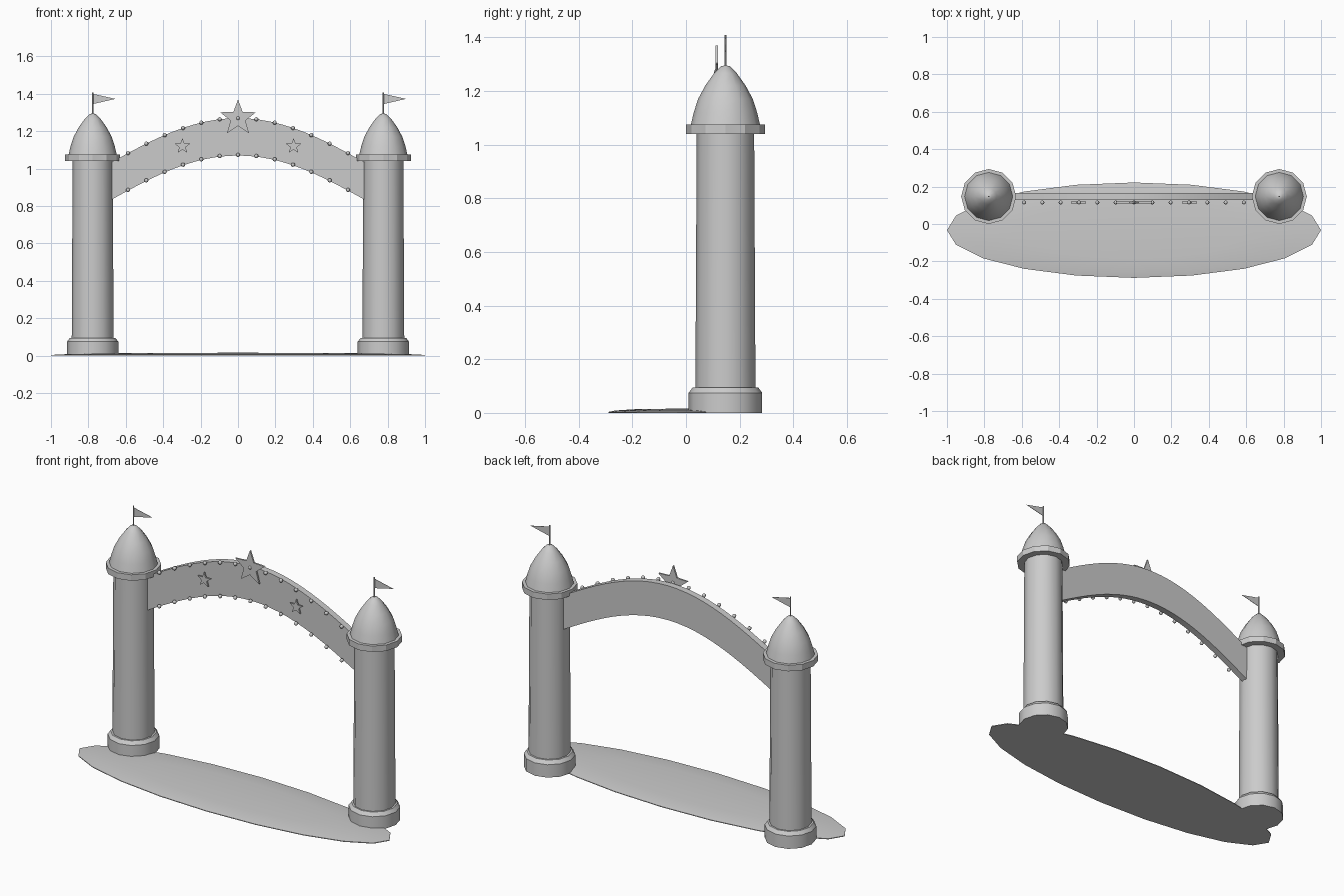
import bpy, bmesh, math

cube = bpy.data.objects.get("Cube")
if cube:
    bpy.data.objects.remove(cube, do_unlink=True)

stone = bpy.data.materials.new("plain_grey")
stone.use_nodes = True
GREY = (0.6, 0.6, 0.6, 1)
stone.diffuse_color = GREY
stone.node_tree.nodes["Principled BSDF"].inputs["Base Color"].default_value = GREY

TOWER_X, TOWER_Y = 0.777, 0.147
LIGHT_Y = 0.115


def finish(bm, name, smooth=None):
    bmesh.ops.remove_doubles(bm, verts=bm.verts, dist=0.0001)
    bmesh.ops.recalc_face_normals(bm, faces=bm.faces)
    mesh = bpy.data.meshes.new(name)
    bm.to_mesh(mesh)
    bm.free()
    mesh.materials.append(stone)
    obj = bpy.data.objects.new(name, mesh)
    bpy.context.collection.objects.link(obj)
    if smooth:
        bpy.ops.object.select_all(action="DESELECT")
        obj.select_set(True)
        bpy.context.view_layer.objects.active = obj
        bpy.ops.object.shade_smooth_by_angle(angle=math.radians(smooth))
    return obj


def lathe(name, profile, sides, x, y, stretch=1.0, smooth=40):
    """Turn (radius, height) points around a vertical axis."""
    bm = bmesh.new()
    rings = []
    for r, z in profile:
        angles = [math.tau * i / sides for i in range(sides)]
        rings.append([bm.verts.new((x + r * math.cos(a), y + r * stretch * math.sin(a), z))
                      for a in angles])
    for low, high in zip(rings, rings[1:]):
        for i in range(sides):
            j = (i + 1) % sides
            bm.faces.new((low[i], low[j], high[j], high[i]))
    for ring, (r, z) in ((rings[0], profile[0]), (rings[-1], profile[-1])):
        if r > 0:
            bm.faces.new(ring)
    return finish(bm, name, smooth)


def plate(name, outline, y0, y1, smooth=None):
    """Extrude an (x, z) outline from y0 to y1."""
    bm = bmesh.new()
    face = bm.faces.new([bm.verts.new((x, y0, z)) for x, z in outline])
    moved = bmesh.ops.extrude_face_region(bm, geom=[face])["geom"]
    verts = [v for v in moved if isinstance(v, bmesh.types.BMVert)]
    bmesh.ops.translate(bm, verts=verts, vec=(0, y1 - y0, 0))
    return finish(bm, name, smooth)


def star(name, x, z, radius):
    points = []
    for i in range(10):
        r = radius if i % 2 == 0 else radius * 0.42
        a = math.pi / 2 + math.tau * i / 10
        points.append((x + r * math.cos(a), z + r * math.sin(a)))
    plate(name, points, LIGHT_Y - 0.005, LIGHT_Y + 0.005)


def arch_top(x):
    return 1.02 + 0.25 * math.cos(2.24 * x)


# Low domed ground pad
lathe("ground_pad", [(1, 0), (1, 0.004), (0.9, 0.009), (0.6, 0.014), (0, 0.016)],
      20, 0, -0.033, stretch=0.255)

# Two towers with base, rim, bullet roof, pole and pennant
for side, sx in (("left", 1), ("right", -1)):
    x = sx * TOWER_X
    lathe(side + "_base", [(0.137, 0), (0.137, 0.075), (0.122, 0.095), (0, 0.095)],
          12, x, TOWER_Y, smooth=35)
    lathe(side + "_column", [(0.112, 0.08), (0.107, 1.05)], 12, x, TOWER_Y)
    lathe(side + "_rim", [(0.147, 1.04), (0.147, 1.075)], 12, x, TOWER_Y, smooth=20)
    lathe(side + "_roof", [(0.13, 1.07), (0.118, 1.12), (0.102, 1.17), (0.075, 1.22),
                           (0.043, 1.265), (0.018, 1.291), (0, 1.296)], 12, x, TOWER_Y)
    lathe(side + "_pole", [(0.004, 1.28), (0.004, 1.408)], 6, x, TOWER_Y)
    plate(side + "_pennant", [(x, 1.4), (x + 0.122, 1.373), (x, 1.345)],
          TOWER_Y - 0.001, TOWER_Y + 0.001)

# Curved banner spanning the towers
steps = 24
xs = [-0.7 + 1.4 * i / steps for i in range(steps + 1)]
outline = [(x, arch_top(x)) for x in xs] + [(x, arch_top(x) - 0.2) for x in reversed(xs)]
plate("arch", outline, 0.128, 0.166, smooth=30)

# Stars on the arch
star("centre_star", 0, 1.27, 0.1)
for side, sx in (("left", 1), ("right", -1)):
    star(side + "_star", sx * 0.297, 1.12, 0.043)

# Round bulbs along both edges of the arch
bulbs = bmesh.new()
for k in range(-6, 7):
    x = k * 0.098
    for drop in (0, 0.197):
        made = bmesh.ops.create_uvsphere(bulbs, u_segments=8, v_segments=6, radius=0.011)
        bmesh.ops.translate(bulbs, verts=made["verts"],
                            vec=(x, LIGHT_Y, arch_top(x) - drop))
finish(bulbs, "bulbs", smooth=60)
